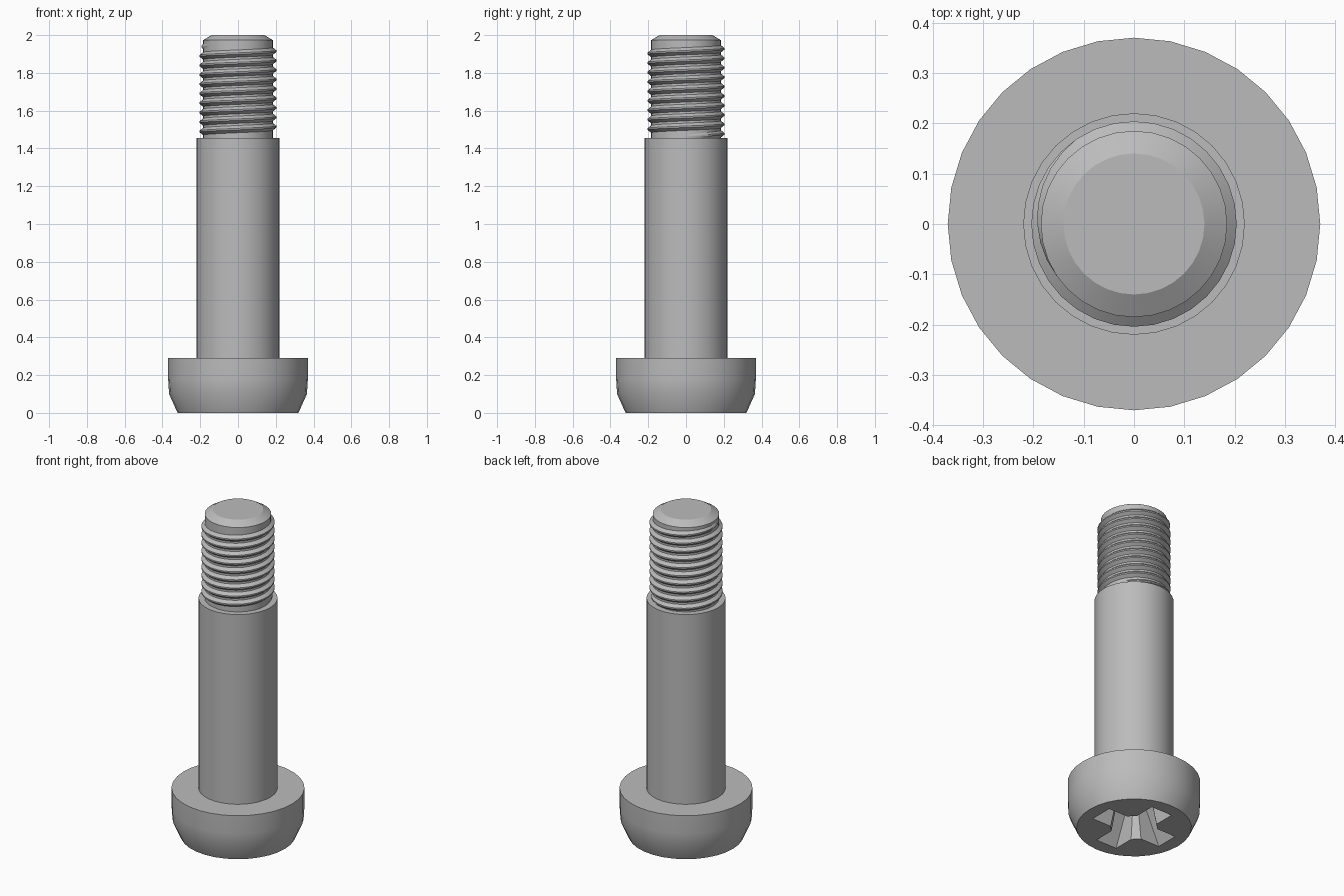
import bpy, bmesh, math

if "Cube" in bpy.data.objects:
    bpy.data.objects.remove(bpy.data.objects["Cube"])

# One grey metal for the whole screw
steel = bpy.data.materials.new("grey steel")
steel.use_nodes = True
GREY = (0.5, 0.5, 0.5, 1)
steel.diffuse_color = GREY
steel.node_tree.nodes["Principled BSDF"].inputs["Base Color"].default_value = GREY

SEGMENTS = 32


def finish(bm, name):
    bmesh.ops.recalc_face_normals(bm, faces=bm.faces)
    mesh = bpy.data.meshes.new(name)
    bm.to_mesh(mesh)
    bm.free()
    mesh.materials.append(steel)
    obj = bpy.data.objects.new(name, mesh)
    bpy.context.collection.objects.link(obj)
    return obj


def activate(obj):
    bpy.ops.object.select_all(action="DESELECT")
    obj.select_set(True)
    bpy.context.view_layer.objects.active = obj


def smooth(obj):
    activate(obj)
    bpy.ops.object.shade_smooth_by_angle(angle=math.radians(28))


def loft(name, rings):
    """Closed solid through a stack of equal-sized point rings."""
    bm = bmesh.new()
    loops = [[bm.verts.new(p) for p in ring] for ring in rings]
    n = len(loops[0])
    for a, b in zip(loops, loops[1:]):
        for i in range(n):
            j = (i + 1) % n
            bm.faces.new((a[i], a[j], b[j], b[i]))
    bm.faces.new(loops[0])
    bm.faces.new(loops[-1])
    return finish(bm, name)


def circle(r, z, n=SEGMENTS):
    return [(r * math.cos(math.tau * i / n), r * math.sin(math.tau * i / n), z)
            for i in range(n)]


def lathe(name, profile):
    return loft(name, [circle(r, z) for r, z in profile])


def cross(length, half, corner, z):
    """Four-armed outline with chamfered inner corners."""
    quarter = [(length, -half), (length, half), (corner, half), (half, corner)]
    ring = []
    for k in range(4):
        c, s = round(math.cos(k * math.pi / 2)), round(math.sin(k * math.pi / 2))
        ring += [(c * x - s * y, s * x + c * y, z) for x, y in quarter]
    return ring


# Head with rounded rim, and the tapered cross recess cut into its underside
head = lathe("head", [(0.32, 0), (0.365, 0.1), (0.37, 0.18), (0.37, 0.29)])
cutter = loft("recess_cutter", [cross(0.245, 0.072, 0.112, -0.01),
                                cross(0.13, 0.055, 0.075, 0.2)])
cutter.hide_render = True
cut = head.modifiers.new("recess", "BOOLEAN")
cut.operation = "DIFFERENCE"
cut.solver = "EXACT"
cut.object = cutter
activate(head)
bpy.ops.object.modifier_apply(modifier=cut.name)
bpy.data.objects.remove(cutter)
smooth(head)

# Plain shank
smooth(lathe("shank", [(0.22, 0.29), (0.22, 1.455)]))

# Threaded core with chamfered tip
CORE = 0.185
smooth(lathe("threaded_core", [(CORE, 1.455), (CORE, 1.973), (0.14, 2)]))

# Helical thread ridge, fading in and out over part of a turn
PITCH, START, END, CREST = 0.05, 1.465, 1.945, 0.204
steps = round((END - START) / PITCH * SEGMENTS)
bm = bmesh.new()
rows = []
for i in range(steps + 1):
    angle = math.tau * i / SEGMENTS
    z = START + PITCH * i / SEGMENTS
    fade = min(1, i / 8, (steps - i) / 8)
    root, crest = CORE - 0.006, CORE + (CREST - CORE) * fade
    section = [(root, -0.024), (crest, -0.004), (crest, 0.004), (root, 0.024)]
    rows.append([bm.verts.new((r * math.cos(angle), r * math.sin(angle), z + dz))
                 for r, dz in section])
for a, b in zip(rows, rows[1:]):
    for k in range(4):
        m = (k + 1) % 4
        bm.faces.new((a[k], a[m], b[m], b[k]))
bm.faces.new(rows[0])
bm.faces.new(rows[-1])
smooth(finish(bm, "thread"))
